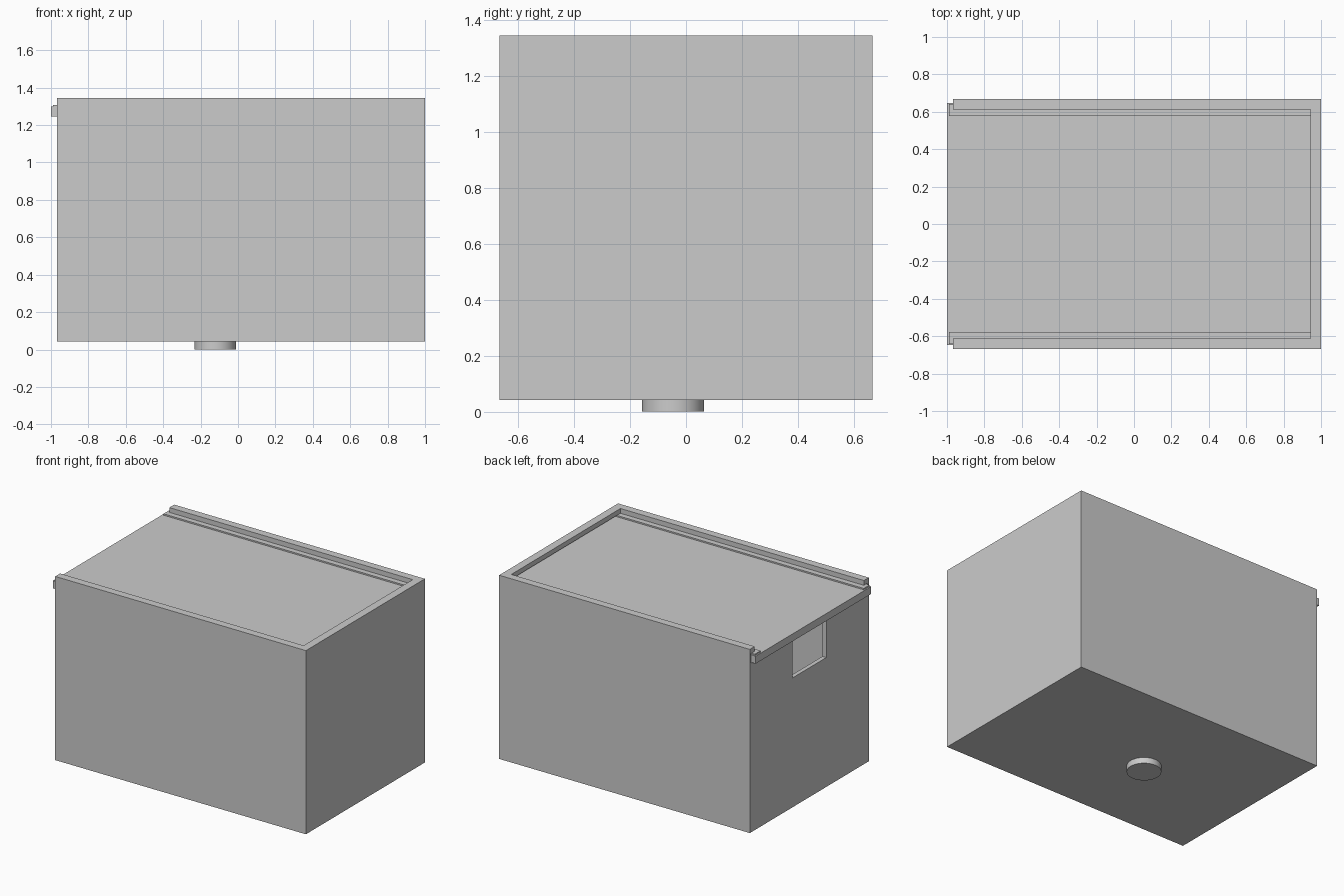
import bpy
import bmesh
import math

if "Cube" in bpy.data.objects:
    bpy.data.objects.remove(bpy.data.objects["Cube"])

grey = bpy.data.materials.new("light grey")
grey.diffuse_color = (0.6, 0.6, 0.6, 1)
grey.use_nodes = True
grey.node_tree.nodes["Principled BSDF"].inputs["Base Color"].default_value = grey.diffuse_color


def box(name, x0, x1, y0, y1, z0, z1):
    """Axis-aligned box given by its limits."""
    bm = bmesh.new()
    bmesh.ops.create_cube(bm, size=1)
    for v in bm.verts:
        v.co.x = x1 if v.co.x > 0 else x0
        v.co.y = y1 if v.co.y > 0 else y0
        v.co.z = z1 if v.co.z > 0 else z0
    mesh = bpy.data.meshes.new(name)
    bm.to_mesh(mesh)
    bm.free()
    mesh.materials.append(grey)
    obj = bpy.data.objects.new(name, mesh)
    bpy.context.collection.objects.link(obj)
    return obj


def cut(target, *limits):
    """Remove a box-shaped volume, then delete the cutter."""
    cutter = box("cutter", *limits)
    cutter.hide_render = True
    mod = target.modifiers.new("cut", "BOOLEAN")
    mod.operation = "DIFFERENCE"
    mod.solver = "EXACT"
    mod.object = cutter
    bpy.context.view_layer.objects.active = target
    bpy.ops.object.modifier_apply(modifier=mod.name)
    bpy.data.objects.remove(cutter, do_unlink=True)


# Box body: cavity, lid slot, opening between the rim lips, finger notch
body = box("box_body", -0.968, 1.0, -0.667, 0.667, 0.042, 1.345)
cut(body, -0.938, 0.97, -0.637, 0.637, 0.072, 1.26)
cut(body, -1.1, 0.975, -0.652, 0.652, 1.243, 1.311)
cut(body, -1.1, 0.943, -0.612, 0.612, 1.25, 1.4)
cut(body, -1.1, -0.9, -0.19, 0.19, 0.96, 1.3)

# Sliding lid with a raised guide strip along each long edge
box("sliding_lid", -1.0, 0.972, -0.648, 0.648, 1.245, 1.298)
for side, name in ((1, "back"), (-1, "front")):
    ya, yb = sorted((side * 0.578, side * 0.642))
    box(name + "_lid_strip", -0.99, 0.97, ya, yb, 1.29, 1.308)

# Round foot under the base
bpy.ops.mesh.primitive_cylinder_add(vertices=48, radius=0.111, depth=0.044,
                                    location=(-0.122, -0.046, 0.022))
foot = bpy.context.object
foot.name = "round_foot"
foot.data.materials.append(grey)
bpy.ops.object.shade_smooth_by_angle(angle=math.radians(30))
